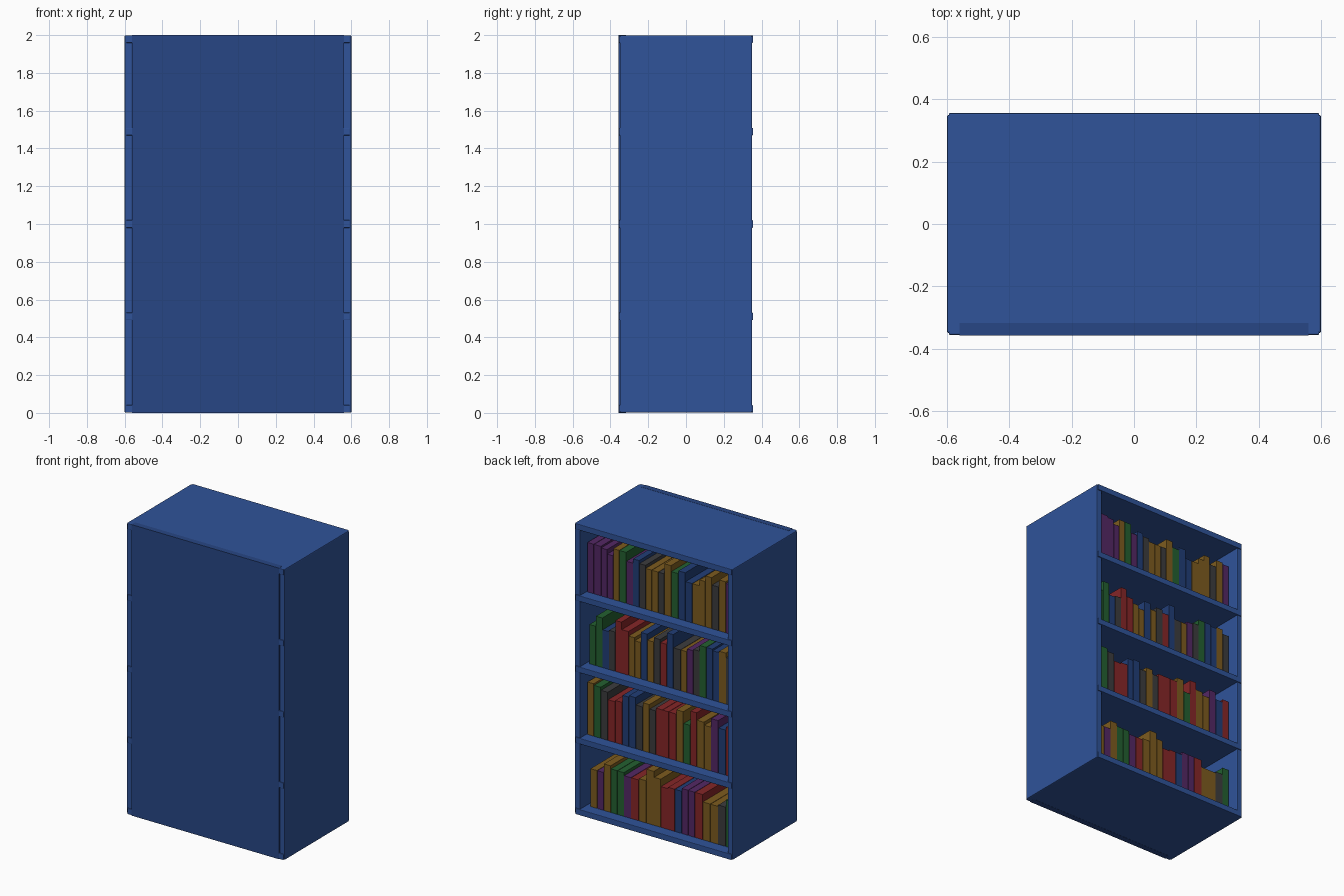
import bpy, bmesh, random

if "Cube" in bpy.data.objects:
    bpy.data.objects.remove(bpy.data.objects["Cube"])

random.seed(4)


def material(name, rgb):
    """Material from 0-255 screen colour."""
    m = bpy.data.materials.new(name)
    m.diffuse_color = [(c / 255) ** 2.2 for c in rgb] + [1]
    m.use_nodes = True
    m.node_tree.nodes["Principled BSDF"].inputs["Base Color"].default_value = m.diffuse_color
    return m


def box(name, lo, hi, mat, bevel=0.0):
    """Axis-aligned box between two corners, with optional edge bevel."""
    bm = bmesh.new()
    bmesh.ops.create_cube(bm, size=1)
    size = [b - a for a, b in zip(lo, hi)]
    bmesh.ops.scale(bm, vec=size, verts=bm.verts)
    mesh = bpy.data.meshes.new(name)
    bm.to_mesh(mesh)
    bm.free()
    mesh.materials.append(mat)
    ob = bpy.data.objects.new(name, mesh)
    ob.location = [(a + b) / 2 for a, b in zip(lo, hi)]
    bpy.context.collection.objects.link(ob)
    if bevel:
        mod = ob.modifiers.new("bevel", 'BEVEL')
        mod.width = bevel
        mod.segments = 2
    return ob


frame = material("frame_blue", (51, 84, 152))
panel = material("panel_blue", (44, 72, 132))
COVERS = {
    "P": material("cover_purple", (84, 44, 100)),
    "A": material("cover_amber", (124, 92, 36)),
    "G": material("cover_green", (40, 96, 52)),
    "R": material("cover_red", (132, 42, 44)),
    "K": material("cover_grey", (62, 62, 64)),
    "N": material("cover_navy", (38, 64, 118)),
}

W, D, H, T = 0.60, 0.35, 2.0, 0.04

# Upright sides
for s, side in ((-1, "left"), (1, "right")):
    x = sorted((s * W, s * (W - T)))
    box(side + "_side", (x[0], -D, 0.001), (x[1], D, H - 0.001), frame, 0.006)

# Closed panel
box("closed_panel", (-W + T, -0.357, 0), (W - T, -0.317, H), panel)

# Bottom, three shelves and top, slightly proud of the sides
for i in range(5):
    z = 0.021 + i * (H - 0.042) / 4
    name = ("bottom_board", "shelf", "shelf", "shelf", "top_board")[i]
    box(name, (-0.594, -0.356, z - 0.02), (0.594, 0.356, z + 0.02), frame, 0.004)

# Books, bottom row first: cover colour and height in hundredths
ROWS = [
    "A26 P26 A32 G30 G30 P28 R28 A29 A37 A33 R28 R29 N29 P31 P31 R31 A26 A26 K27 G32",
    "A36 G35 K33 R28 R29 N34 N35 K30 A33 K30 R32 R32 R32 A35 G27 R37 A32 A30 P36 N31 R33",
    "G27 G34 N26 K27 R35 R30 A27 A25 N32 A28 K31 R29 N37 K28 A28 P30 K31 G35 N35 N34 A35 K32",
    "P34 P34 P33 P30 A35 G35 P29 N32 K30 A28 A28 K28 A35 G31 N33 N27 A27 A31 A35 K30 A35 P34",
]
STARTS = [0.53, 0.553, 0.538, 0.553]
for i, row in enumerate(ROWS):
    base = 0.041 + i * (H - 0.042) / 4
    books = row.split()
    widths = [random.uniform(0.9, 1.1) for _ in books]
    scale = (STARTS[i] + 0.55) / sum(widths)
    x = STARTS[i]
    for book, w in zip(books, widths):
        w *= scale
        height = int(book[1:]) / 100
        box("book", (x - w + 0.003, -0.24, base), (x, 0.28, base + height),
            COVERS[book[0]])
        x -= w
